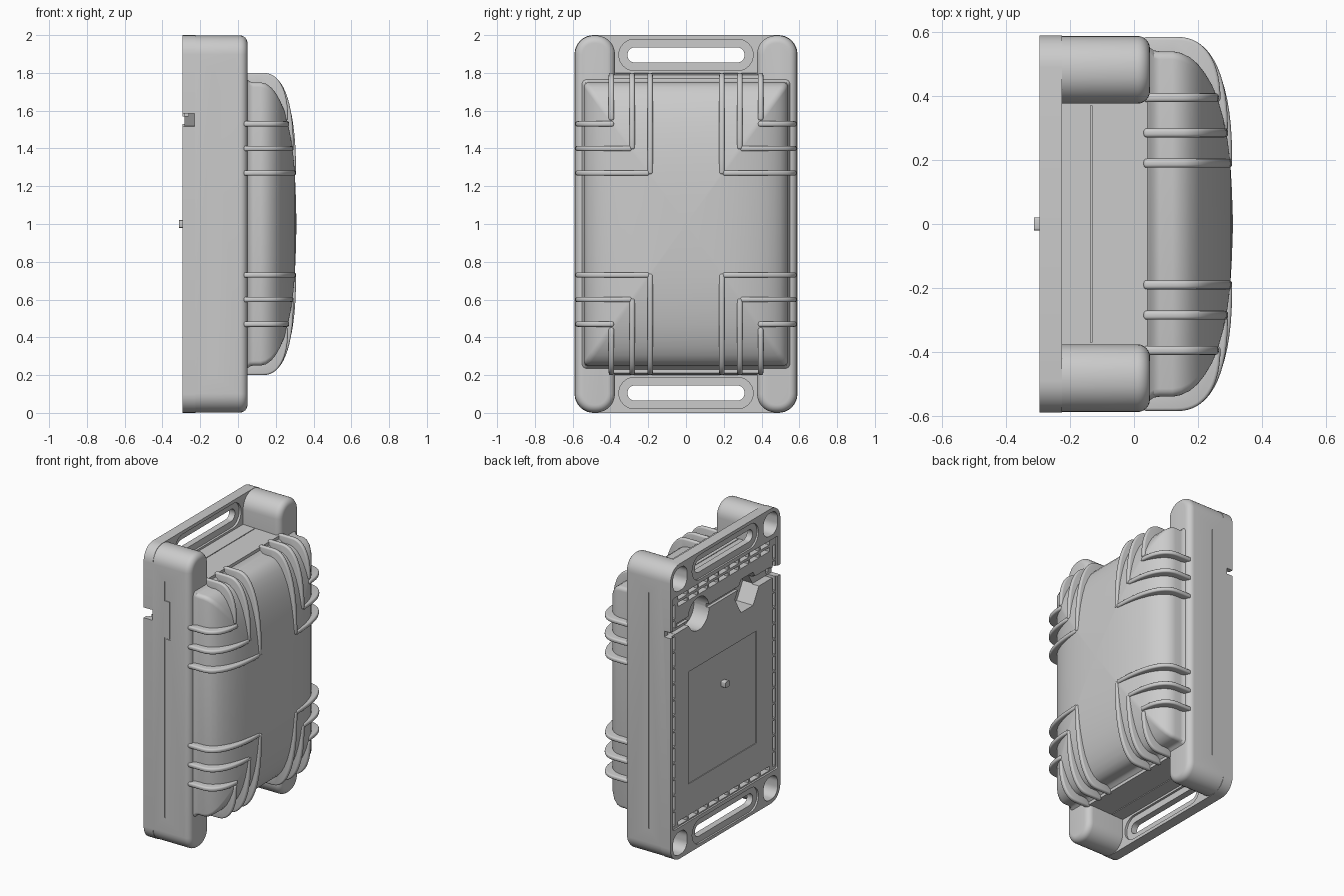
import bpy, bmesh
from math import sin, cos, pi, radians

if "Cube" in bpy.data.objects:
    bpy.data.objects.remove(bpy.data.objects["Cube"])


def rrect(cy, cz, hy, hz, r=0.0, n=8):
    """Rounded rectangle outline in the y/z plane."""
    if r <= 0:
        return [(cy + hy, cz + hz), (cy - hy, cz + hz), (cy - hy, cz - hz), (cy + hy, cz - hz)]
    pts = []
    for k, (sy, sz) in enumerate([(1, 1), (-1, 1), (-1, -1), (1, -1)]):
        for i in range(n + 1):
            a = (k + i / n) * pi / 2
            pts.append((cy + sy * (hy - r) + r * cos(a), cz + sz * (hz - r) + r * sin(a)))
    return pts


def add_loft(bm, rings):
    """Skin a stack of (x, outline) rings and cap both ends."""
    loops = [[bm.verts.new((x, y, z)) for y, z in pts] for x, pts in rings]
    n = len(loops[0])
    for a, b in zip(loops, loops[1:]):
        for i in range(n):
            bm.faces.new((a[i], a[(i + 1) % n], b[(i + 1) % n], b[i]))
    bm.faces.new(loops[0][::-1])
    bm.faces.new(loops[-1])


def finish(name, bm, loc=(0, 0, 0)):
    bmesh.ops.remove_doubles(bm, verts=bm.verts, dist=1e-6)
    bmesh.ops.recalc_face_normals(bm, faces=bm.faces)
    me = bpy.data.meshes.new(name)
    bm.to_mesh(me)
    bm.free()
    ob = bpy.data.objects.new(name, me)
    ob.location = loc
    bpy.context.collection.objects.link(ob)
    return ob


def loft(name, rings):
    bm = bmesh.new()
    add_loft(bm, rings)
    return finish(name, bm)


def boolean(ob, other, op):
    m = ob.modifiers.new(other.name, 'BOOLEAN')
    m.object, m.operation, m.solver, m.use_self = other, op, 'EXACT', op == 'DIFFERENCE'
    other.hide_render = True
    helpers.append(other)


helpers = []

# Back frame with strap flanges at both ends
frame = loft("back_frame", [(x, rrect(0, 1, 0.59, 1.0, 0.1)) for x in (-0.295, -0.225)])

# Side rails with rounded front edges, and the box between them
for s in (-1, 1):
    rings = [(-0.29, rrect(s * 0.482, 1, 0.106, 0.998, 0.1))]
    for i in range(7):
        a = i / 6 * pi / 2
        d = 0.04 * (1 - cos(a))
        rings.append((0.01 + 0.04 * sin(a), rrect(s * 0.482, 1, 0.106 - d, 0.998 - d, 0.1 - d)))
    boolean(frame, loft("rail_tool", rings), 'UNION')
boolean(frame, loft("box_tool", [(-0.285, rrect(0, 1, 0.45, 0.8)), (0.042, rrect(0, 1, 0.45, 0.79))]), 'UNION')

# Cutters
bm = bmesh.new()


def cut(x0, x1, outline):
    add_loft(bm, [(x0, outline), (x1, outline)])


# strap slots, their rims, and hollow corners
for s in (-1, 1):
    cz = 1 + s * 0.895
    cut(-0.35, -0.15, rrect(0, cz, 0.31, 0.04, 0.039))
    cut(-0.24, -0.15, rrect(0, cz, 0.355, 0.083, 0.082))
    cut(-0.35, -0.283, rrect(0, cz, 0.355, 0.083, 0.082))
    for t in (-1, 1):
        cut(-0.35, -0.08, rrect(t * 0.485, cz, 0.075, 0.077, 0.06))
# recessed rear panel and shallow label field
cut(-0.35, -0.283, rrect(0, 1, 0.56, 0.787, 0.01))
cut(-0.34, -0.278, rrect(0.015, 0.84, 0.365, 0.38))
# ribbed gap around the rear panel
for i in range(14):
    for s in (-1, 1):
        cut(-0.33, -0.2, rrect(s * 0.535, 0.28 + i * 0.108, 0.014, 0.047))
for i in range(9):
    for z in (0.235, 1.765, 1.72):
        cut(-0.33, -0.2, rrect(-0.44 + i * 0.11, z, 0.048, 0.014))
# round and hexagonal pockets, cable channel and side notches
cut(-0.36, -0.17, rrect(0.27, 1.575, 0.112, 0.112, 0.111))
cut(-0.36, -0.16, [(-0.25 + 0.13 * cos(k * pi / 3), 1.52 + 0.13 * sin(k * pi / 3)) for k in range(6)])
cut(-0.37, -0.262, rrect(0, 1.585, 0.5, 0.012))
cut(-0.37, -0.23, rrect(-0.45, 1.55, 0.2, 0.035, 0.02))
cut(-0.37, -0.25, rrect(0.5, 1.55, 0.15, 0.02, 0.01))
# parting lines on the sides and ends
cut(-0.138, -0.131, rrect(0.59, 1, 0.007, 0.8))
for x0, x1, z0, z1 in [(-0.138, -0.131, 0.2, 1.42), (-0.138, -0.096, 1.413, 1.42),
                       (-0.103, -0.096, 1.42, 1.67), (-0.138, -0.096, 1.67, 1.677),
                       (-0.138, -0.131, 1.67, 1.8)]:
    cut(x0, x1, rrect(-0.59, (z0 + z1) / 2, 0.007, (z1 - z0) / 2))
for z in (0.2, 1.8):
    cut(-0.136, -0.131, rrect(0, z, 0.37, 0.01))
boolean(frame, finish("cutters", bm), 'DIFFERENCE')

# Domed cover: rectangles shrinking toward the centre, (shrink, x)
prof = [(-0.035, 0.03), (-0.02, 0.05), (-0.005, 0.062), (0, 0.08), (0, 0.12), (0.01, 0.147),
        (0.035, 0.175), (0.075, 0.2), (0.13, 0.223), (0.2, 0.245), (0.29, 0.264), (0.4, 0.281),
        (0.52, 0.293), (0.64, 0.301), (0.8, 0.306), (0.96, 0.309)]
loft("domed_cover", [(x, rrect(0, 1, 0.54 * (1 - t), 0.75 * (1 - t), 0.025 * (1 - t), 4)) for t, x in prof])


def dome_x(t):
    for (t0, x0), (t1, x1) in zip(prof[3:], prof[4:]):
        if t0 <= t <= t1 and t1 > t0:
            return x0 + (x1 - x0) * (t - t0) / (t1 - t0)


def rib(name, pos, side):
    """Horn-shaped fin running from the wall over the shoulder to the dome's diagonal."""
    half, other, outer = (0.54, 0.75, 0.585) if side else (0.75, 0.54, 0.8)
    t = 1 - pos / other
    end, top = half * (1 - t), dome_x(t) + 0.006
    pts = [(outer, 0.03)]
    for i in range(15):
        a = i / 14 * pi / 2
        pts.append((end + (outer - end) * cos(a) ** 0.85, 0.13 + (top - 0.13) * sin(a) ** 0.85))
    pts += [(end, top - 0.03), (half - 0.05, 0.1), (half - 0.05, 0.03)]
    bm = bmesh.new()
    rows = []
    for w in (-0.014, 0.014):
        rows.append([bm.verts.new((x, u, pos + w) if side else (x, pos + w, u)) for u, x in pts])
    n = len(pts)
    for i in range(n):
        bm.faces.new((rows[0][i], rows[0][(i + 1) % n], rows[1][(i + 1) % n], rows[1][i]))
    bm.faces.new(rows[0][::-1])
    bm.faces.new(rows[1])
    ob = finish(name, bm, (0, 0, 1))
    b = ob.modifiers.new("round", 'BEVEL')
    b.width, b.segments, b.limit_method, b.angle_limit = 0.01, 3, 'ANGLE', radians(50)
    m = ob.modifiers.new("mirror", 'MIRROR')
    m.use_axis = (False, True, True)


# Protective ribs at every corner
for i, p in enumerate((0.27, 0.4, 0.53)):
    rib(f"side_rib_{i + 1}", p, True)
for i, p in enumerate((0.19, 0.285, 0.395)):
    rib(f"end_rib_{i + 1}", p, False)

# Small peg at the centre of the rear panel
loft("rear_peg", [(x, rrect(0, 1, 0.02, 0.02, 0.006, 3)) for x in (-0.27, -0.312)])

# Apply modifiers, remove helpers, smooth
frame.name = "housing"
bpy.ops.object.select_all(action='SELECT')
bpy.context.view_layer.objects.active = frame
bpy.ops.object.convert(target='MESH')
for h in helpers:
    bpy.data.objects.remove(h, do_unlink=True)
bpy.ops.object.select_all(action='SELECT')
bpy.context.view_layer.objects.active = frame
bpy.ops.object.shade_smooth_by_angle(angle=radians(32))
